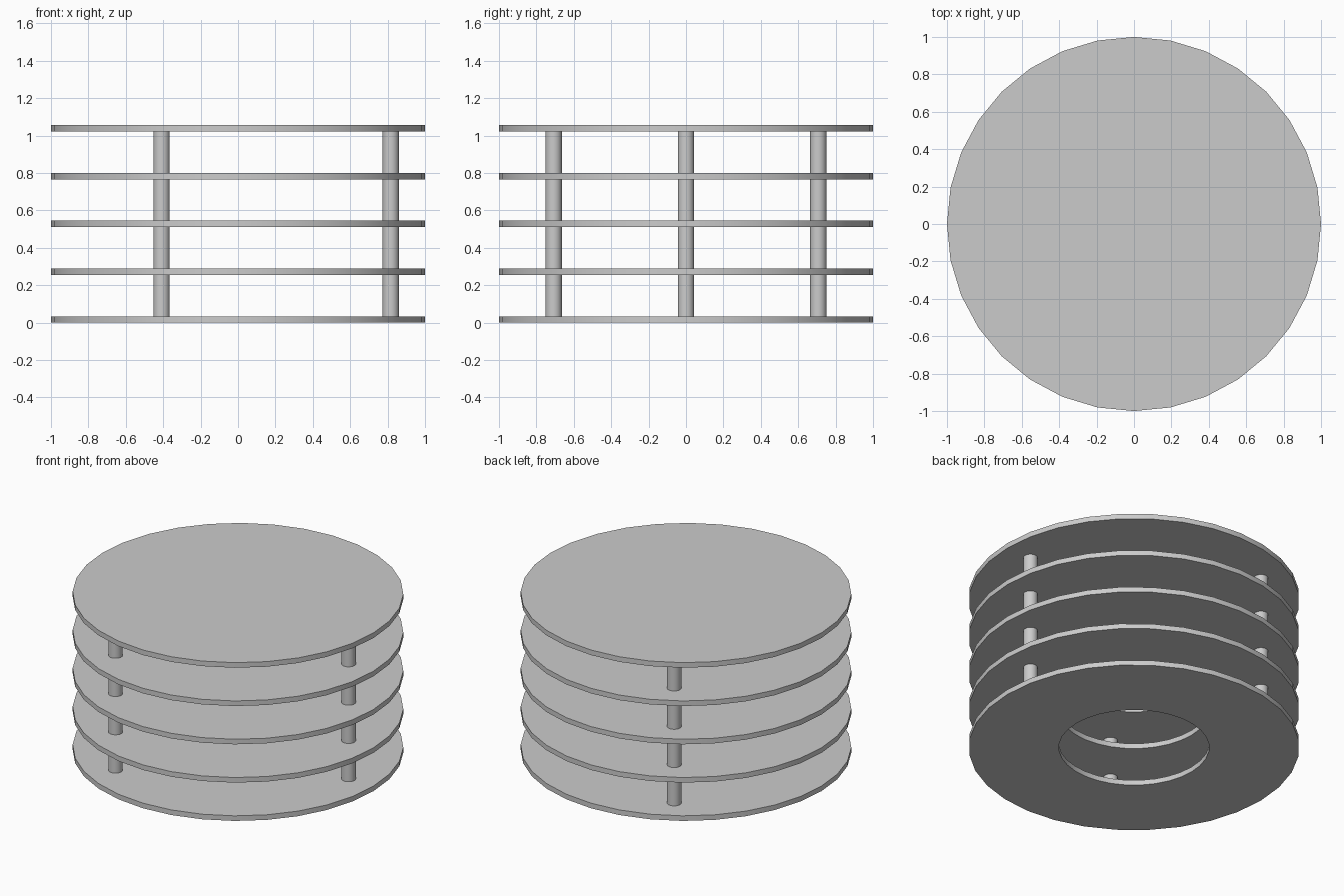
import bpy, bmesh, math

if "Cube" in bpy.data.objects:
    bpy.data.objects.remove(bpy.data.objects["Cube"], do_unlink=True)

SIDES = 32
THICK = 0.034
PITCH = 0.2555
TIERS = 5
HOLE = 0.455
POST_R = 0.0435
POST_RING = 0.817

grey = bpy.data.materials.new("light grey")
grey.use_nodes = True
grey.diffuse_color = (0.6, 0.6, 0.6, 1)
grey.node_tree.nodes["Principled BSDF"].inputs["Base Color"].default_value = (0.6, 0.6, 0.6, 1)


def finish(obj):
    obj.data.materials.append(grey)
    bpy.ops.object.select_all(action='DESELECT')
    obj.select_set(True)
    bpy.context.view_layer.objects.active = obj
    bpy.ops.object.shade_smooth_by_angle(angle=math.radians(30))


def cylinder(name, radius, z0, z1, x=0, y=0):
    bpy.ops.mesh.primitive_cylinder_add(vertices=SIDES, radius=radius, depth=z1 - z0,
                                        location=(x, y, (z0 + z1) / 2))
    obj = bpy.context.object
    obj.name = name
    finish(obj)


def ring(name, outer, inner, z0, z1):
    # Sweep a rectangular section around the z axis
    bm = bmesh.new()
    section = [(inner, z0), (outer, z0), (outer, z1), (inner, z1)]
    loops = []
    for i in range(SIDES):
        a = math.tau * i / SIDES
        loops.append([bm.verts.new((r * math.cos(a), r * math.sin(a), z)) for r, z in section])
    for i, a in enumerate(loops):
        b = loops[(i + 1) % SIDES]
        for j in range(4):
            k = (j + 1) % 4
            bm.faces.new((a[j], b[j], b[k], a[k]))
    bmesh.ops.recalc_face_normals(bm, faces=bm.faces)
    mesh = bpy.data.meshes.new(name)
    bm.to_mesh(mesh)
    bm.free()
    obj = bpy.data.objects.new(name, mesh)
    bpy.context.collection.objects.link(obj)
    finish(obj)


# Lower shelves with a central opening, and the solid top
for t in range(TIERS - 1):
    ring(f"shelf_{t + 1}", 1, HOLE, t * PITCH, t * PITCH + THICK)
top_z = (TIERS - 1) * PITCH
cylinder("top_shelf", 1, top_z, top_z + THICK)

# Three posts between each pair of shelves
for t in range(TIERS - 1):
    for p in range(3):
        a = math.tau * p / 3
        cylinder(f"post_{t + 1}_{p + 1}", POST_R, t * PITCH + THICK, (t + 1) * PITCH,
                 POST_RING * math.cos(a), POST_RING * math.sin(a))
